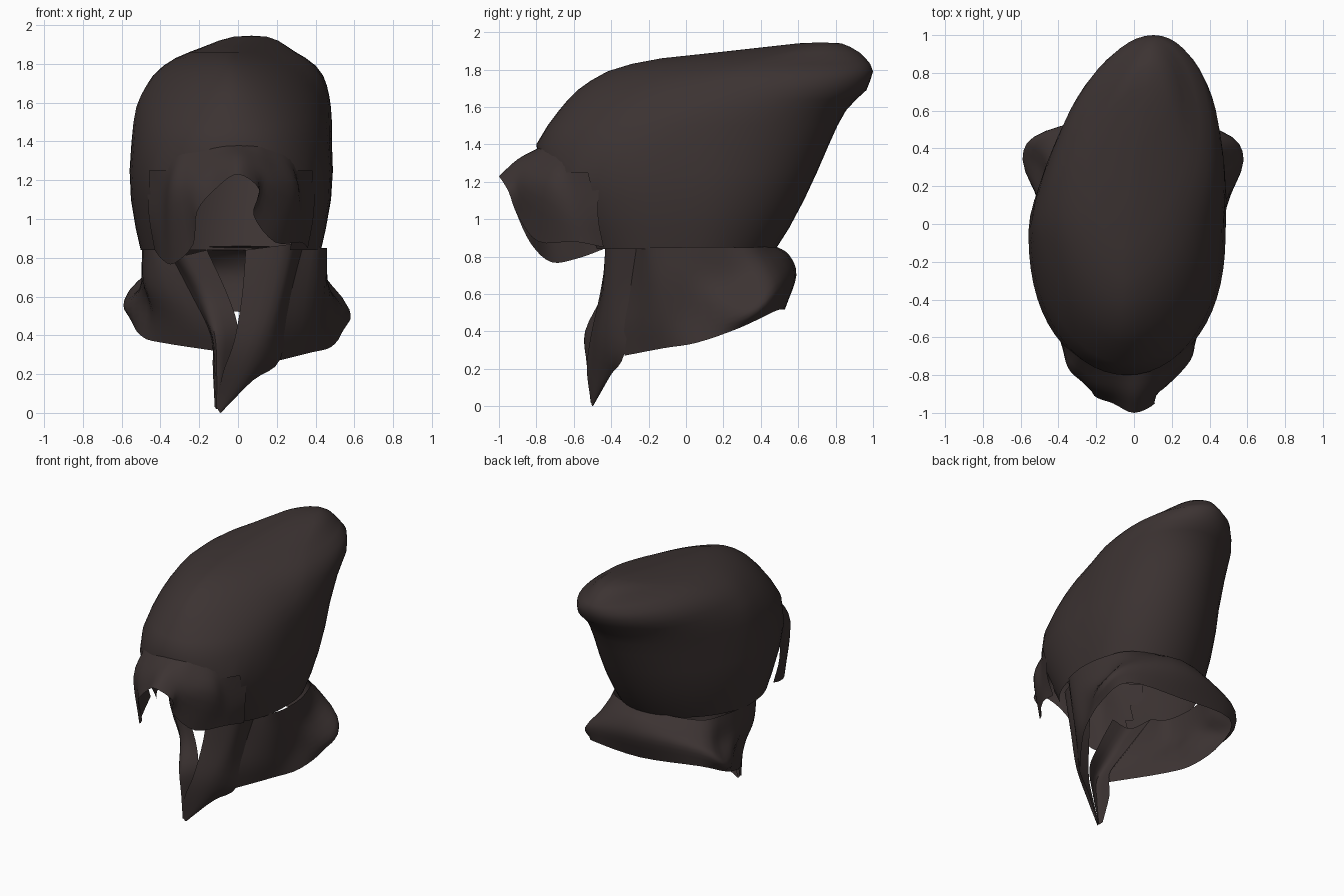
import bpy, math
from mathutils import Vector

mat = bpy.data.materials.new("dark brown cloth")
mat.diffuse_color = (0.045, 0.033, 0.032, 1)


def make(name, verts, faces):
    me = bpy.data.meshes.new(name)
    me.from_pydata([tuple(v) for v in verts], [], faces)
    me.materials.append(mat)
    me.update()
    ob = bpy.data.objects.new(name, me)
    bpy.context.collection.objects.link(ob)
    bpy.ops.object.select_all(action='DESELECT')
    ob.select_set(True)
    bpy.context.view_layer.objects.active = ob
    bpy.ops.object.shade_smooth_by_angle(angle=math.radians(50))
    return ob


def spline(pts, n):
    """Smooth curve through all the points, n steps per span."""
    p = [Vector(q) for q in pts]
    p = [p[0] * 2 - p[1]] + p + [p[-1] * 2 - p[-2]]
    out = []
    for i in range(1, len(p) - 2):
        a, b, c, d = p[i - 1:i + 3]
        for k in range(n):
            t = k / n
            out.append(0.5 * (2 * b + (c - a) * t + (2 * a - 5 * b + 4 * c - d) * t ** 2
                              + (3 * b - a - 3 * c + d) * t ** 3))
    return out + [p[-2]]


def sheet(name, cols, n=4):
    """Smooth cloth patch through a grid of points."""
    cols = [spline(c, n) for c in cols]
    rows = [spline(r, n) for r in zip(*cols)]
    w = len(rows[0])
    faces = [(i * w + j, i * w + j + 1, (i + 1) * w + j + 1, (i + 1) * w + j)
             for i in range(len(rows) - 1) for j in range(w - 1)]
    return make(name, [v for r in rows for v in r], faces)


# Tall hood: horizontal rings of (height, front y, back y, half width)
rings = [(.84, -.58, .48, .465), (.95, -.64, .55, .49), (1.1, -.72, .63, .515),
         (1.25, -.78, .70, .522), (1.4, -.80, .765, .512), (1.5, -.74, .81, .505),
         (1.58, -.68, .855, .492), (1.64, -.63, .91, .475), (1.69, -.58, .965, .455),
         (1.74, -.51, .985, .43), (1.79, -.42, 1.0, .385), (1.83, -.29, .985, .33),
         (1.86, -.13, .96, .27), (1.89, .15, .93, .21), (1.92, .42, .88, .15),
         (1.94, .6, .83, .085)]
SEG = 56
verts, faces = [], []
for z, yf, yb, w in rings:
    # the front narrows to an egg shape towards the crown
    front = 2.25 - .65 * min(1, max(0, (z - 1.25) / .55))
    back = 2.0 if z < 1.8 else 1.8
    for s in range(SEG):
        a = 2 * math.pi * s / SEG
        c, sn = math.cos(a), math.sin(a)
        e = 2 / (back if sn > 0 else front)
        y = (yf + yb) / 2 + (yb - yf) / 2 * math.copysign(abs(sn) ** e, sn)
        x = w * math.copysign(abs(c) ** e, c) - .037 + .14 * max(0, y)
        verts.append((x, y, z))
for r in range(len(rings) - 1):
    for s in range(SEG):
        f = [r * SEG + s, r * SEG + (s + 1) % SEG,
             (r + 1) * SEG + (s + 1) % SEG, (r + 1) * SEG + s]
        y = sum(verts[i][1] for i in f) / 4
        # leave the face opening below the brow
        if y < -.5 and rings[r][0] < 1.2:
            continue
        faces.append(f)
top = len(verts)
verts.append((.07, .72, 1.945))
last = (len(rings) - 1) * SEG
faces += [(last + s, last + (s + 1) % SEG, top) for s in range(SEG)]
make("hood", verts, faces)

# Brow with two hanging flaps, from left to right
sheet("brow_flaps", [
    [(-.47, -.46, 1.25), (-.46, -.47, 1.02), (-.43, -.44, .84)],
    [(-.40, -.58, 1.29), (-.39, -.62, 1.04), (-.39, -.58, .79)],
    [(-.31, -.68, 1.34), (-.35, -.76, 1.14), (-.33, -.72, .77)],
    [(-.25, -.72, 1.36), (-.28, -.83, 1.16), (-.23, -.83, .87)],
    [(-.18, -.75, 1.37), (-.22, -.86, 1.21), (-.21, -.91, 1.04)],
    [(-.10, -.78, 1.38), (-.11, -.88, 1.28), (-.11, -.95, 1.16)],
    [(0, -.79, 1.38), (0, -.90, 1.32), (0, -1.0, 1.23)],
    [(.09, -.77, 1.38), (.10, -.88, 1.28), (.11, -.95, 1.15)],
    [(.15, -.74, 1.37), (.19, -.84, 1.20), (.08, -.90, 1.02)],
    [(.24, -.68, 1.34), (.30, -.72, 1.15), (.19, -.79, .88)],
    [(.32, -.60, 1.29), (.33, -.61, 1.05), (.32, -.60, .88)],
    [(.40, -.46, 1.25), (.39, -.47, 1.02), (.36, -.44, .85)]])

# Flared collar, keyed from the back round to the right, then mirrored,
# with both front edges sewn to the front panels
half = [
    [(.02, .47, .86), (.02, .55, .81), (.02, .59, .70), (.02, .53, .52)],
    [(.33, .38, .85), (.40, .44, .74), (.46, .49, .63), (.45, .48, .51)],
    [(.43, .20, .85), (.45, .26, .67), (.58, .34, .51), (.53, .29, .42)],
    [(.46, 0, .85), (.46, .02, .69), (.46, .06, .50), (.48, .06, .34)],
    [(.43, -.19, .85), (.42, -.17, .66), (.40, -.14, .46), (.37, -.12, .31)]]
left = [[(-x - (.01 if i > 1 else .035), y, z + (.05 if i > 1 else 0))
         for i, (x, y, z) in enumerate(c)] for c in half[:0:-1]]
left_edge = [(-.36, -.25, .84), (-.24, -.33, .62), (-.14, -.42, .42), (-.12, -.41, .32)]
right_edge = [(.34, -.26, .88), (.27, -.30, .62), (.24, -.33, .42), (.21, -.33, .27)]
sheet("collar", [left_edge] + left + half + [right_edge])

# Two long front panels that cross and meet in a point
sheet("right_front_panel", [
    [(.34, -.26, .88), (.27, -.30, .60), (.22, -.33, .28), (.08, -.40, .17), (-.07, -.48, .03)],
    [(.27, -.42, .87), (.21, -.43, .60), (.13, -.46, .35), (.02, -.47, .14), (-.09, -.50, 0)],
    [(.04, -.42, .84), (.02, -.46, .60), (-.02, -.51, .37), (-.08, -.53, .20), (-.11, -.51, .03)]])
sheet("left_front_panel", [
    [(-.36, -.25, .84), (-.24, -.33, .61), (-.14, -.42, .40), (-.13, -.42, .22), (-.12, -.48, .03)],
    [(-.30, -.40, .81), (-.18, -.44, .60), (-.12, -.54, .40), (-.11, -.53, .22), (-.11, -.51, .02)],
    [(-.16, -.42, .84), (-.05, -.44, .60), (0, -.48, .42), (-.04, -.49, .22), (-.09, -.49, .02)]])
